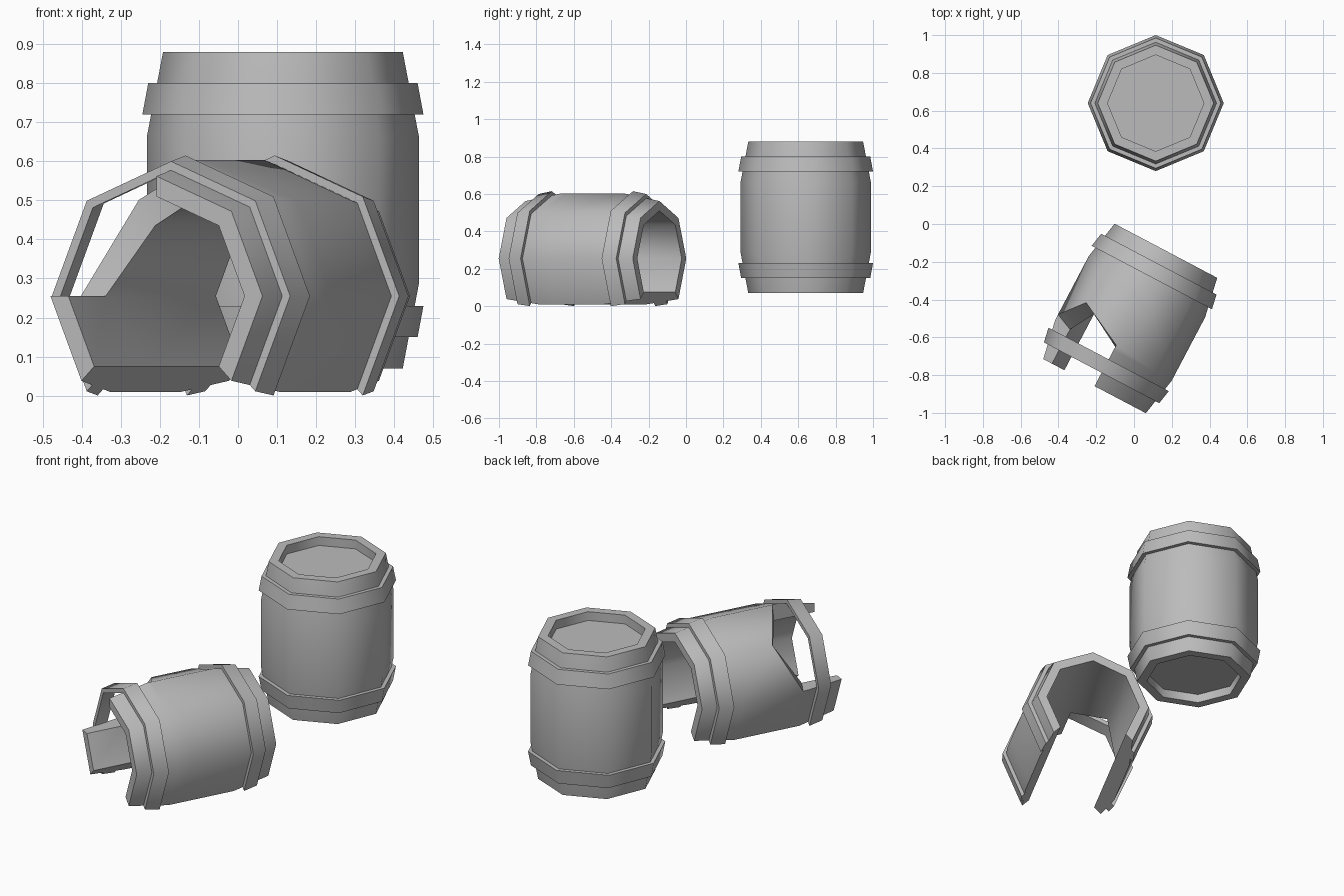
import bpy
import bmesh
from math import radians, sin, cos

default_cube = bpy.data.objects.get("Cube")
if default_cube:
    bpy.data.objects.remove(default_cube, do_unlink=True)

# One plain grey for everything
GREY = (0.5, 0.5, 0.5, 1)
grey = bpy.data.materials.new("plain_grey")
grey.use_nodes = True
grey.diffuse_color = GREY
grey.node_tree.nodes["Principled BSDF"].inputs["Base Color"].default_value = GREY

# Barrel dimensions, measured along and away from its axis
END, BEND = 0.405, 0.19
R_IN, R_END, R_MID = 0.255, 0.307, 0.348
LID = 0.355
HOOP = [(0.32, 0.325), (0.345, 0.325), (0.36, 0.245), (0.335, 0.245)]

WHOLE = list(range(0, 360, 45))
OPEN = list(range(-45, 226, 45))      # the two lowest staves are missing


def ring_verts(bm, angle, loop):
    """Place a (radius, height) section at an angle around the y axis."""
    a = radians(angle)
    return [bm.verts.new((r * cos(a), h, r * sin(a))) for r, h in loop]


def finish(bm, name, place):
    """Turn the bmesh into a shaded, placed object."""
    bmesh.ops.recalc_face_normals(bm, faces=bm.faces)
    mesh = bpy.data.meshes.new(name)
    bm.to_mesh(mesh)
    bm.free()
    mesh.materials.append(grey)
    obj = bpy.data.objects.new(name, mesh)
    bpy.context.collection.objects.link(obj)
    obj.location, obj.rotation_euler = place
    bpy.ops.object.select_all(action="DESELECT")
    obj.select_set(True)
    bpy.context.view_layer.objects.active = obj
    bpy.ops.object.shade_smooth_by_angle(angle=radians(50))
    return obj


def hoop(name, side, angles, place):
    """An eight-sided band, or an open part of one with capped ends."""
    bm = bmesh.new()
    rings = [ring_verts(bm, a, [(r, h * side) for r, h in HOOP]) for a in angles]
    pairs = list(zip(rings, rings[1:]))
    if angles is WHOLE:
        pairs.append((rings[-1], rings[0]))
    else:
        bm.faces.new(rings[0])
        bm.faces.new(rings[-1])
    for p, q in pairs:
        for j in range(4):
            k = (j + 1) % 4
            bm.faces.new((p[j], p[k], q[k], q[j]))
    finish(bm, name, place)


def whole_body(name, place):
    """A closed barrel with a recessed lid at both ends."""
    half = [(R_IN, LID), (R_IN, END), (R_END, END), (R_MID, BEND)]
    loop = half + [(r, -h) for r, h in reversed(half)]
    bm = bmesh.new()
    rings = [ring_verts(bm, a, loop) for a in WHOLE]
    for i, p in enumerate(rings):
        q = rings[(i + 1) % len(rings)]
        for j in range(len(loop) - 1):
            bm.faces.new((p[j], p[j + 1], q[j + 1], q[j]))
    for row in (0, -1):
        bm.faces.new([ring[row] for ring in rings])
    finish(bm, name, place)


def broken_body(name, place):
    """An open thick shell whose two upper staves are torn off at the front."""
    tear = {90: (-0.16, -0.17), 135: (-0.035, -0.07), 180: (-0.16, -0.2)}
    bm = bmesh.new()
    rings = {}
    for a in OPEN:
        outer, inner = tear.get(a, (-0.1, -0.1))
        rings[a] = ring_verts(bm, a, [
            (R_IN, -END), (R_END, -END), (R_MID, -BEND), (R_MID, outer),
            (R_MID, BEND), (R_END, END), (R_IN, END), (R_IN, inner)])
    for a in OPEN[:-1]:
        p, q = rings[a], rings[a + 45]
        torn = a in (90, 135)
        for j in range(3 if torn else 0, 7 if torn else 8):
            k = (j + 1) % 8
            bm.faces.new((p[j], p[k], q[k], q[j]))
        if torn:
            bm.faces.new((p[3], p[7], q[7], q[3]))
    # Cut sides of the staves
    for a in (OPEN[0], OPEN[-1]):
        bm.faces.new(rings[a])
    for a in (90, 180):
        bm.faces.new([rings[a][j] for j in (0, 1, 2, 3, 7)])
    loose = [v for v in bm.verts if not v.link_faces]
    bmesh.ops.delete(bm, geom=loose, context="VERTS")
    finish(bm, name, place)


# Upright barrel
standing = ((0.115, 0.64, 0.475), (radians(90), 0, 0))
whole_body("standing_barrel_body", standing)
hoop("standing_barrel_top_hoop", 1, WHOLE, standing)
hoop("standing_barrel_bottom_hoop", -1, WHOLE, standing)

# Broken barrel lying on the ground
lying = ((-0.02, -0.5, 0.255), (0, 0, radians(-27.8)))
broken_body("broken_barrel_body", lying)
hoop("broken_barrel_front_hoop", -1, OPEN, lying)
hoop("broken_barrel_back_hoop", 1, OPEN, lying)
